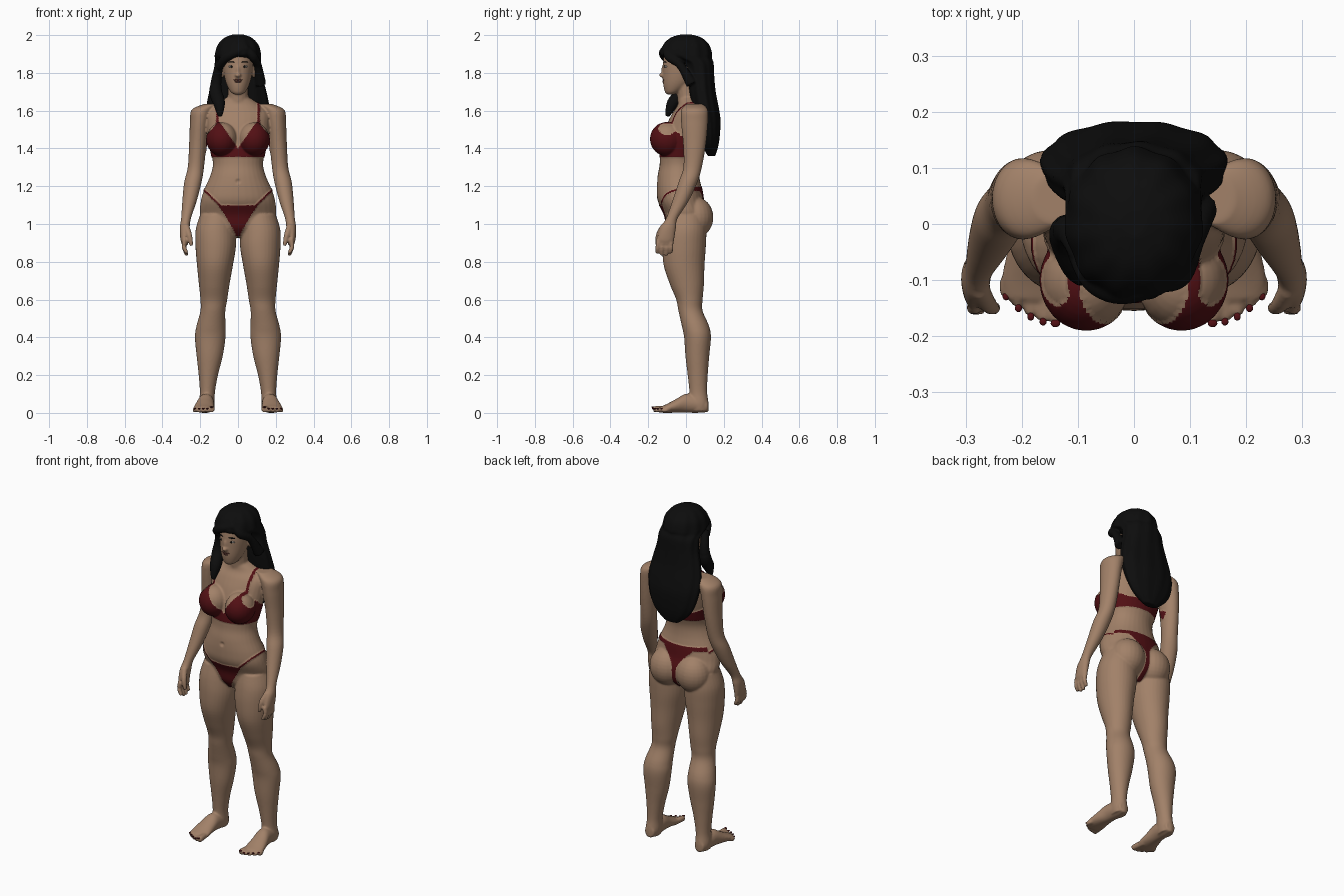
import bpy
import bmesh
from math import cos, sin, pi
from mathutils import Matrix, Quaternion, Vector

cube = bpy.data.objects.get("Cube")
if cube:
    bpy.data.objects.remove(cube, do_unlink=True)


def make_material(name, red, green, blue):
    material = bpy.data.materials.new(name)
    material.use_nodes = True
    colour = (red, green, blue, 1)
    material.diffuse_color = colour
    material.node_tree.nodes["Principled BSDF"].inputs["Base Color"].default_value = colour
    return material


skin = make_material("warm skin", .36, .22, .14)
cloth = make_material("dark red cloth", .085, .005, .007)
black = make_material("black hair", .004, .004, .004)
lip = make_material("dark lip", .13, .045, .035)
white = make_material("eye white", .45, .42, .38)

UPRIGHT = Quaternion()
FORWARD = Quaternion((1, 0, 0), pi / 2)


def smooth_rows(rows, steps=5):
    """Pass a smooth curve through rows of centre and radii."""
    rows = [Vector(row) for row in rows]
    padded = [rows[0]] + rows + [rows[-1]]
    result = []
    for a, b, c, d in zip(padded, padded[1:], padded[2:], padded[3:]):
        for step in range(steps):
            t = step / steps
            result.append(b + (c - a) * (t / 2)
                          + (a * 2 - b * 5 + c * 4 - d) * (t * t / 2)
                          + (b * 3 - a - c * 3 + d) * (t ** 3 / 2))
    return result + [rows[-1]]


def loft(bm, rows, turn=None, side=1, grooves=0, sides=32):
    """Closed skin over ellipses; without a turn they follow the path."""
    rows = smooth_rows(rows)
    centres = [Vector((row[0] * side, row[1], row[2])) for row in rows]
    rings = []
    for i, (centre, row) in enumerate(zip(centres, rows)):
        tangent = centres[min(i + 1, len(rows) - 1)] - centres[max(i - 1, 0)]
        frame = turn or tangent.to_track_quat('Z', 'Y')
        ring = []
        for k in range(sides):
            angle = 2 * pi * k / sides
            swell = 1 + .022 * cos(grooves * angle + i / 9) if grooves else 1
            offset = Vector((max(row[3], .003) * cos(angle), max(row[4], .003) * sin(angle), 0))
            ring.append(bm.verts.new(centre + frame @ (offset * swell)))
        rings.append(ring)
    for low, high in zip(rings, rings[1:]):
        for k in range(sides):
            j = (k + 1) % sides
            bm.faces.new((low[k], low[j], high[j], high[k]))
    bm.faces.new(rings[0][::-1])
    bm.faces.new(rings[-1])


def tube(bm, points, radii, side=1):
    loft(bm, [(*p, r, r) for p, r in zip(points, radii)], None, side, sides=16)


def ball(bm, centre, radii):
    place = Matrix.Translation(centre) @ Matrix.Diagonal((*radii, 1))
    bmesh.ops.create_uvsphere(bm, u_segments=24, v_segments=16, radius=1, matrix=place)


def finish(bm, name, *materials):
    bmesh.ops.recalc_face_normals(bm, faces=bm.faces)
    mesh = bpy.data.meshes.new(name)
    bm.to_mesh(mesh)
    bm.free()
    mesh.shade_smooth()
    for material in materials:
        mesh.materials.append(material)
    thing = bpy.data.objects.new(name, mesh)
    bpy.context.collection.objects.link(thing)
    return thing


def fuse(thing, voxel, rounds):
    """Merge overlapping volumes into one smooth surface."""
    materials = list(thing.data.materials)
    remesh = thing.modifiers.new("fuse", 'REMESH')
    remesh.mode = 'VOXEL'
    remesh.voxel_size = voxel
    relax = thing.modifiers.new("relax", 'SMOOTH')
    relax.factor = .5
    relax.iterations = rounds
    graph = bpy.context.evaluated_depsgraph_get()
    mesh = bpy.data.meshes.new_from_object(thing.evaluated_get(graph))
    thing.modifiers.clear()
    thing.data = mesh
    mesh.materials.clear()
    for material in materials:
        mesh.materials.append(material)
    mesh.shade_smooth()


def small_part(name, material, centre, radii):
    bm = bmesh.new()
    ball(bm, centre, radii)
    return finish(bm, name, material)


# Torso, neck and head
body = bmesh.new()
torso = [(-.01, .93, .05, .05), (0, .98, .16, .1), (0, 1.05, .2, .115),
         (-.027, 1.12, .197, .122), (-.035, 1.18, .18, .12), (-.04, 1.25, .149, .111),
         (-.035, 1.31, .133, .105), (-.025, 1.37, .141, .112), (-.01, 1.45, .158, .115),
         (.01, 1.53, .166, .11), (.025, 1.59, .165, .095), (.03, 1.63, .12, .075),
         (.02, 1.67, .06, .06)]
loft(body, [(0, *row) for row in torso], UPRIGHT)
tube(body, [(0, .03, 1.58), (0, .008, 1.68), (0, -.005, 1.78)], (.07, .055, .056))
head = [(-.082, 1.686, .02, .02), (-.07, 1.70, .04, .042), (-.046, 1.74, .061, .075),
        (-.03, 1.79, .074, .093), (-.018, 1.85, .081, .104), (-.01, 1.91, .078, .1),
        (0, 1.96, .05, .07), (0, 1.98, .02, .02)]
loft(body, [(0, *row) for row in head], UPRIGHT)
ball(body, (0, -.122, 1.788), (.017, .021, .013))
ball(body, (0, -.115, 1.812), (.011, .017, .034))

# Limbs, listed for one side and repeated on the other
leg = [(.11, 0, 1.05, .09, .1), (.118, -.005, .97, .106, .113), (.118, -.01, .88, .107, .115),
       (.122, -.01, .78, .095, .108), (.126, .005, .68, .081, .09), (.128, .018, .6, .071, .07),
       (.133, .024, .54, .066, .064), (.143, .05, .46, .077, .072), (.147, .061, .4, .081, .071),
       (.15, .06, .3, .069, .063), (.157, .062, .2, .051, .053), (.162, .065, .11, .04, .047),
       (.165, .068, .05, .042, .052), (.165, .07, .01, .036, .05)]
foot = [(.165, .115, .036, .03, .032), (.166, .06, .045, .04, .045), (.17, 0, .051, .043, .05),
        (.176, -.05, .038, .05, .037), (.18, -.1, .024, .056, .024), (.18, -.135, .017, .05, .016)]
arm = [(.14, .045, 1.635, .04, .045), (.188, .045, 1.605, .057, .07), (.203, .045, 1.54, .051, .071),
       (.213, .045, 1.42, .046, .06), (.223, .035, 1.3, .043, .049), (.239, .01, 1.22, .046, .05),
       (.257, -.03, 1.12, .038, .043), (.275, -.075, 1.03, .026, .031), (.282, -.095, .98, .026, .042),
       (.284, -.108, .92, .021, .046), (.28, -.11, .89, .016, .042)]

for side in (1, -1):
    loft(body, leg, UPRIGHT, side)
    loft(body, foot, FORWARD, side)
    loft(body, arm, UPRIGHT, side)
    ball(body, (.085 * side, -.1, 1.45), (.081, .088, .088))
    ball(body, (.088 * side, .05, 1.035), (.1, .095, .108))
    ball(body, (.084 * side, 0, 1.805), (.011, .02, .032))
    for i in range(4):
        y = -.15 + .024 * i
        tip = .833 + (.012 if i in (0, 3) else 0)
        tube(body, [(.281, y * .9 - .012, .92), (.286, y, .88), (.27, y - .003, tip)],
             (.013, .0125, .009), side)
    tube(body, [(.276, -.115, .99), (.258, -.145, .94), (.246, -.15, .885)], (.018, .015, .01), side)
    # Toes with painted nails
    for i in range(5):
        x, y = .14 + .022 * i, -.174 + .003 * i * i
        size = .017 if i == 0 else .0125
        tube(body, [(x * .8 + .035, -.09, .02), (x, y + .02, size + .003), (x, y, size)],
             (size, size, size * .85), side)
        small_part("toenail", cloth, (x * side, y - .003, size * 1.8), (size / 2, .007, .004))

person = finish(body, "body", skin, cloth)
fuse(person, .0055, 4)


def is_bikini(p):
    a, y, z = abs(p.x), p.y, p.z
    if a > .195:
        return False
    if z > 1.3:
        if y < -.03:
            top = min(1.40 + 1.4 * a, 1.65 - 1.1 * a)
        else:
            top = max(1.41, 1.47 - .6 * (y + .03))
        in_band = 1.355 < z < top and a < .172
        return in_band or (1.5 < z < 1.67 and abs(a - .108) < .007)
    if y < .02:
        rise = (z - .94) / .16
        triangle = 0 < rise < 1 and a < .012 + .092 * rise ** 1.2
        return triangle or (a > .09 and abs(z - 1.095 - .95 * (a - .09)) < .006)
    rise = (z - 1.06) / .13
    seat = 0 < rise < 1 and a < .012 + .1 * rise ** 1.5
    return seat or abs(z - 1.187) < .011 or (.93 < z < 1.07 and a < .012)


# Navel dimple, then the bikini raised slightly from the skin
mesh = person.data
for vertex in mesh.vertices:
    gap = (vertex.co - Vector((0, -.15, 1.225))).length
    if gap < .016:
        vertex.co.y += .01 * (1 - gap / .016)
raised = set()
for face in mesh.polygons:
    if is_bikini(face.center):
        face.material_index = 1
        raised.update(face.vertices)
shifts = [(i, mesh.vertices[i].normal.copy()) for i in raised]
for i, normal in shifts:
    mesh.vertices[i].co += normal * .003

# Face details
small_part("upper_lip", lip, (0, -.117, 1.763), (.024, .008, .005))
small_part("lower_lip", lip, (0, -.116, 1.754), (.019, .009, .006))
for side in (1, -1):
    small_part("eye", white, (.034 * side, -.104, 1.833), (.016, .012, .007))
    small_part("iris", black, (.034 * side, -.1135, 1.833), (.006, .004, .006))
    brow = small_part("eyebrow", black, (0, 0, 0), (.02, .005, .003))
    brow.location = (.036 * side, -.111, 1.857)
    brow.rotation_euler.z = .35 * side

# Long hair with a swept fringe and a lock over one shoulder
hair = bmesh.new()
mass = [(0, 2.004, .025, .025), (0, 1.987, .07, .08), (0, 1.95, .106, .12), (0, 1.9, .121, .136),
        (.015, 1.88, .122, .12), (.06, 1.85, .122, .085), (.075, 1.78, .13, .074),
        (.085, 1.7, .151, .072), (.1, 1.62, .165, .073), (.115, 1.55, .162, .068),
        (.126, 1.47, .142, .053), (.13, 1.41, .105, .04), (.135, 1.36, .045, .02)]
loft(hair, [(0, *row) for row in mass], UPRIGHT, grooves=11, sides=96)
tube(hair, [(.05, -.105, 1.93), (-.02, -.12, 1.905), (-.07, -.1, 1.875), (-.1, -.05, 1.83)],
     (.02, .024, .024, .02))
tube(hair, [(.04, -.1, 1.93), (.08, -.09, 1.885), (.105, -.03, 1.84), (.12, .03, 1.74)],
     (.022, .024, .021, .03))
tube(hair, [(-.095, -.05, 1.86), (-.112, -.015, 1.78), (-.118, -.02, 1.7),
            (-.1, -.07, 1.64), (-.095, -.1, 1.57)], (.022, .026, .034, .032, .012))
fuse(finish(hair, "hair", black), .006, 3)
